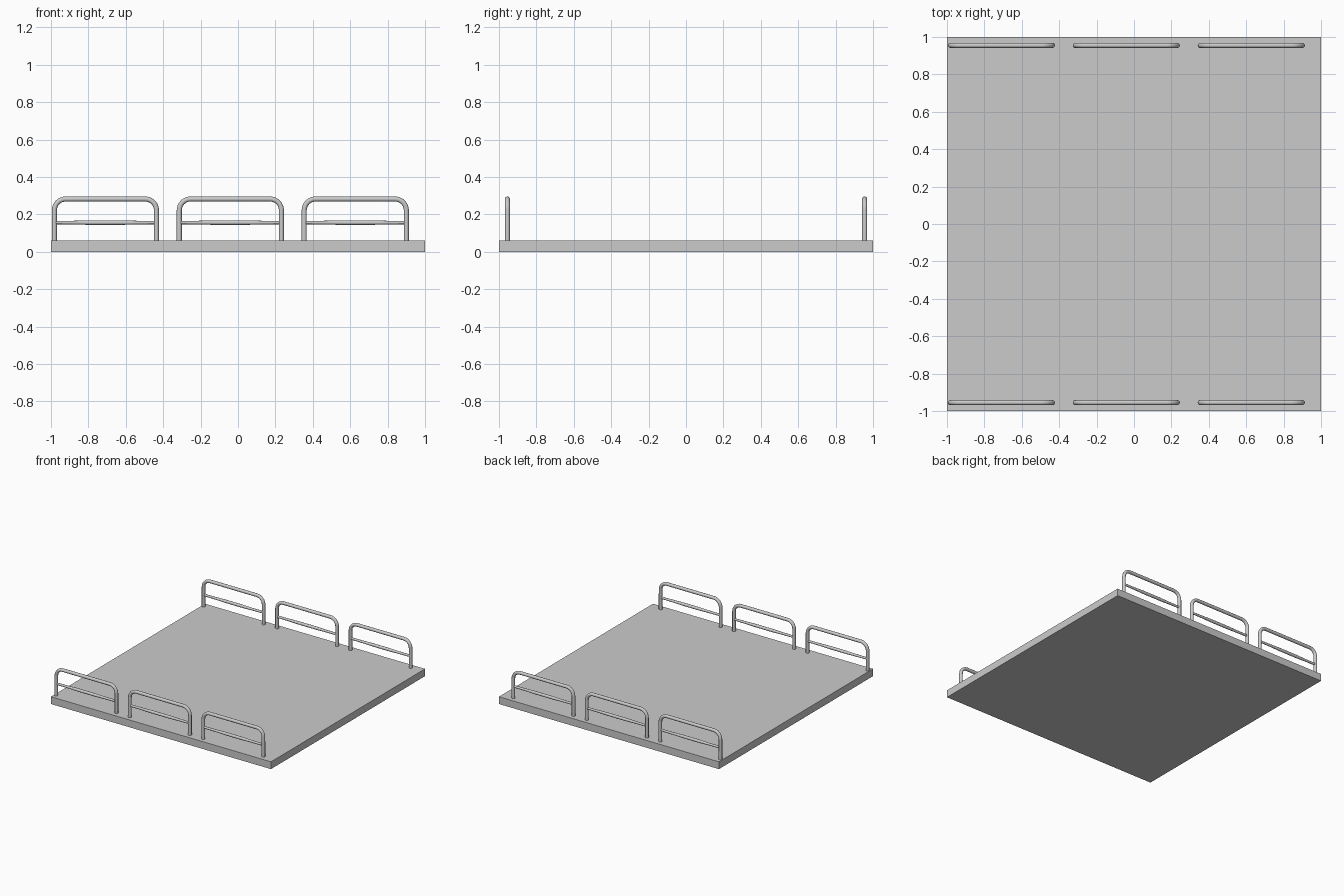
import bpy, bmesh, math

if "Cube" in bpy.data.objects:
    bpy.data.objects.remove(bpy.data.objects["Cube"])

# Square platform with a shallow recessed deck
bm = bmesh.new()
bmesh.ops.create_cube(bm, size=2)
for v in bm.verts:
    v.co.z = 0.0 if v.co.z < 0 else 0.06
top = max(bm.faces, key=lambda f: f.calc_center_median().z)
bmesh.ops.inset_region(bm, faces=[top], thickness=0.09)
top_verts = list(top.verts)
bmesh.ops.extrude_discrete_faces(bm, faces=[top])
inner = [f for f in bm.faces if f.normal.z > 0.9
         and all(abs(abs(v.co.x) - 0.91) < 0.01 for v in f.verts)]
for v in {v for f in inner for v in f.verts}:
    v.co.z -= 0.02
bmesh.ops.remove_doubles(bm, verts=bm.verts, dist=1e-5)
bmesh.ops.recalc_face_normals(bm, faces=bm.faces)
mesh = bpy.data.meshes.new("platform")
bm.to_mesh(mesh)
bm.free()
bpy.context.collection.objects.link(bpy.data.objects.new("platform", mesh))


def tube(name, pts, radius, scales=None):
    """Round tube along a list of points, converted to a smooth mesh."""
    cu = bpy.data.curves.new(name, 'CURVE')
    cu.dimensions = '3D'
    cu.bevel_depth = radius
    cu.bevel_resolution = 4
    cu.use_fill_caps = True
    sp = cu.splines.new('POLY')
    sp.points.add(len(pts) - 1)
    for i, p in enumerate(pts):
        sp.points[i].co = (*p, 1)
        sp.points[i].radius = scales[i] if scales else 1
    ob = bpy.data.objects.new(name, cu)
    bpy.context.collection.objects.link(ob)
    bpy.ops.object.select_all(action='DESELECT')
    ob.select_set(True)
    bpy.context.view_layer.objects.active = ob
    bpy.ops.object.convert(target='MESH')
    bpy.ops.object.shade_smooth_by_angle(angle=math.radians(40))


R, CORNER, TOP, WIDTH = 0.0135, 0.06, 0.282, 0.546


def hoop(x0, y):
    x1 = x0 + WIDTH
    pts = [(x0, y, 0.05)]
    for cx, start in ((x0 + CORNER, 180), (x1 - CORNER, 90)):
        for i in range(9):
            a = math.radians(start - 90 * i / 8)
            pts.append((cx + CORNER * math.cos(a), y, TOP - CORNER + CORNER * math.sin(a)))
    return pts + [(x1, y, 0.05)]


# Three guard rails along the front and back edges
for side, y in (("front", -0.955), ("back", 0.955)):
    for i in range(3):
        x0 = -0.982 + 0.668 * i
        tube(f"{side}_rail_hoop_{i + 1}", hoop(x0, y), R)
        # Middle bar, slightly thicker at its centre
        bar = [(x0 + WIDTH * t, y, 0.156) for t in (0, 0.2, 0.35, 0.65, 0.8, 1)]
        tube(f"{side}_rail_bar_{i + 1}", bar, 0.009, (1, 1.1, 1.35, 1.35, 1.1, 1))
